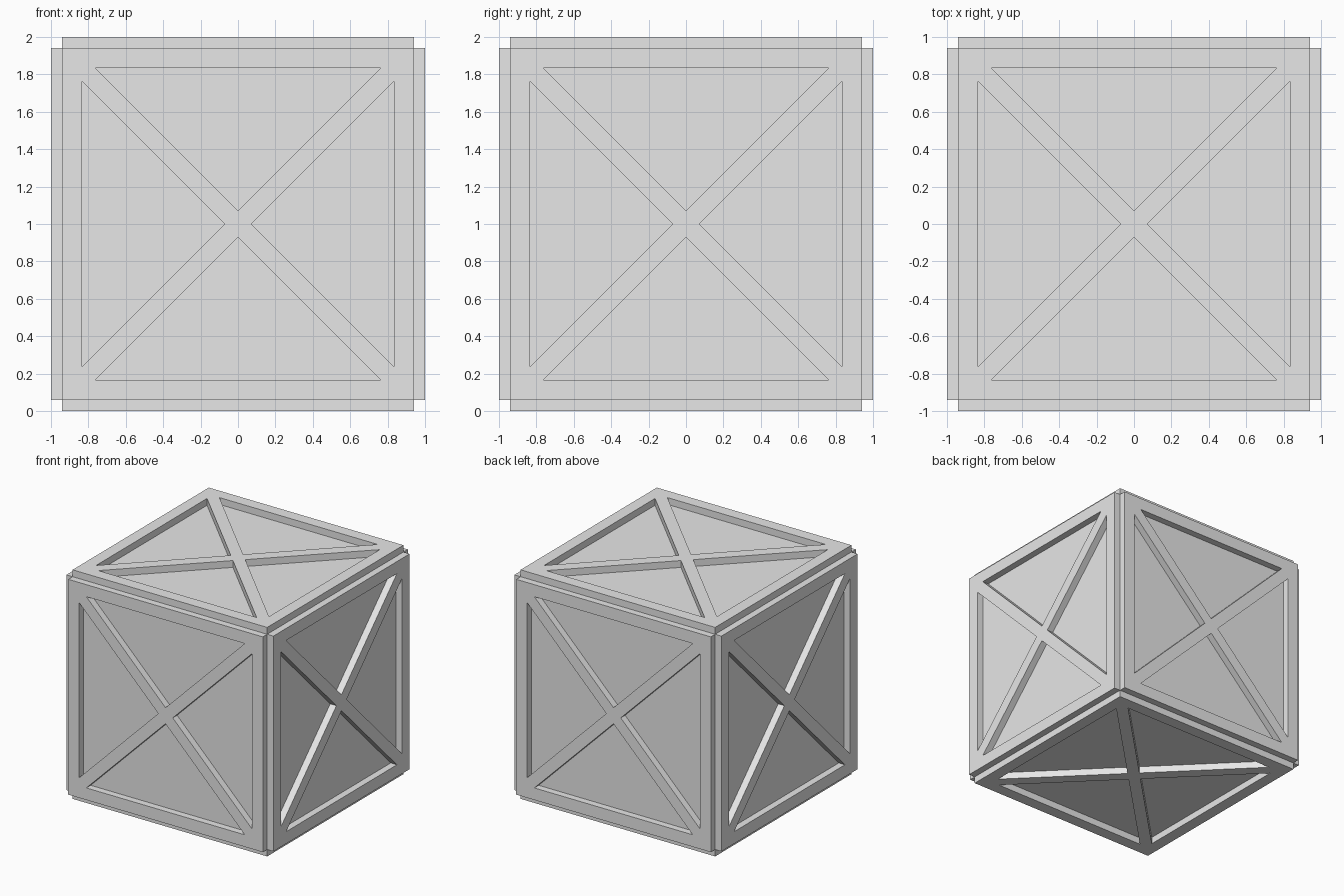
import bpy
import bmesh
from math import pi
from mathutils import Matrix, Vector

cube = bpy.data.objects.get("Cube")
if cube:
    bpy.data.objects.remove(cube, do_unlink=True)

CORE = 0.94      # half size of the inner box and of each panel
DEPTH = 0.06     # panel thickness
RIM = 0.835      # half distance between the frame's inner edges
BAR = 0.07       # distance from panel centre to each recess tip

grey = bpy.data.materials.new("light grey")
grey.use_nodes = True
grey.diffuse_color = (0.8, 0.8, 0.8, 1)
grey.node_tree.nodes["Principled BSDF"].inputs["Base Color"].default_value = (0.8, 0.8, 0.8, 1)


def add_object(name, bm):
    mesh = bpy.data.meshes.new(name)
    bmesh.ops.recalc_face_normals(bm, faces=bm.faces)
    bm.to_mesh(mesh)
    bm.free()
    mesh.materials.append(grey)
    obj = bpy.data.objects.new(name, mesh)
    bpy.context.collection.objects.link(obj)
    return obj


def braced_panel(name, rotation):
    """Square frame with crossed braces, lying on one side of the box."""
    bm = bmesh.new()
    outer = [(0, 0), (CORE, CORE), (-CORE, CORE)]
    inner = [(0, BAR), (RIM - BAR, RIM), (BAR - RIM, RIM)]
    # four sectors, each a ring of quads around a triangular opening
    for k in range(4):
        turn = Matrix.Rotation(k * pi / 2, 4, 'Z')
        out, inn = ([bm.verts.new(turn @ Vector((x, y, CORE))) for x, y in ring]
                    for ring in (outer, inner))
        for i in range(3):
            j = (i + 1) % 3
            bm.faces.new((out[i], out[j], inn[j], inn[i]))
    bmesh.ops.remove_doubles(bm, verts=bm.verts, dist=0.0001)
    # thicken outwards
    result = bmesh.ops.extrude_face_region(bm, geom=bm.faces[:], use_keep_orig=True)
    raised = [g for g in result["geom"] if isinstance(g, bmesh.types.BMVert)]
    bmesh.ops.translate(bm, verts=raised, vec=(0, 0, DEPTH))
    # the underside is hidden against the box
    hidden = [f for f in bm.faces if all(v.co.z < CORE + DEPTH / 2 for v in f.verts)]
    bmesh.ops.delete(bm, geom=hidden, context='FACES')
    bmesh.ops.transform(bm, matrix=Matrix.Translation((0, 0, 1)) @ rotation, verts=bm.verts)
    return add_object(name, bm)


# inner box
bm = bmesh.new()
bmesh.ops.create_cube(bm, size=2 * CORE, matrix=Matrix.Translation((0, 0, 1)))
add_object("inner_box", bm)

# six braced panels
for name, angle, axis in (
    ("top_panel", 0, 'X'), ("bottom_panel", pi, 'X'),
    ("front_panel", pi / 2, 'X'), ("back_panel", -pi / 2, 'X'),
    ("left_panel", pi / 2, 'Y'), ("right_panel", -pi / 2, 'Y'),
):
    braced_panel(name, Matrix.Rotation(angle, 4, axis))
